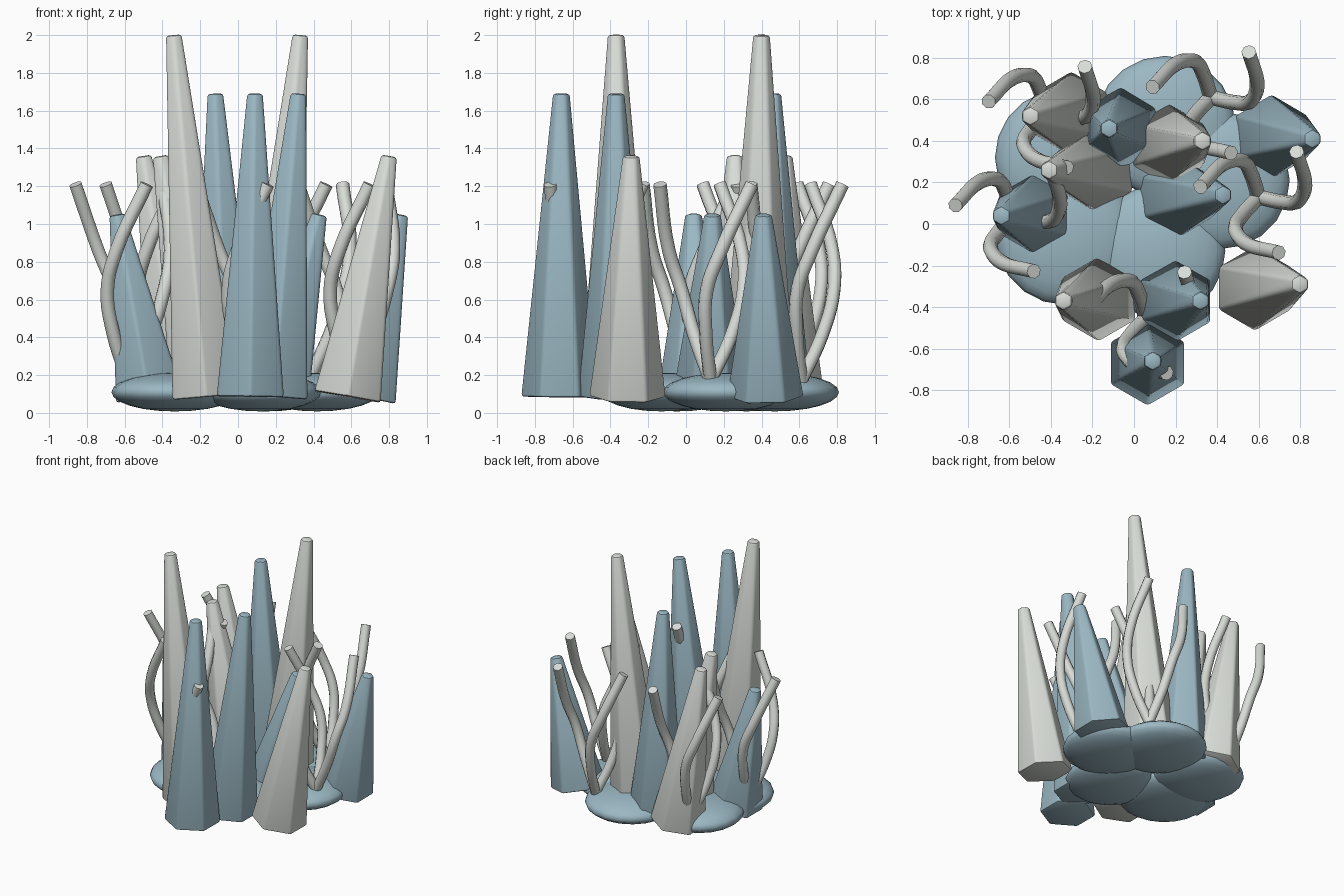
import bpy
import bmesh
from math import radians, cos, sin
from mathutils import Vector, Matrix

cube = bpy.data.objects.get("Cube")
if cube:
    bpy.data.objects.remove(cube, do_unlink=True)


def material(name, colour):
    mat = bpy.data.materials.new(name)
    mat.use_nodes = True
    mat.diffuse_color = (*colour, 1)
    mat.node_tree.nodes["Principled BSDF"].inputs["Base Color"].default_value = (*colour, 1)
    return mat


BLUE = material("dusty_blue", (0.33, 0.48, 0.55))
GREY = material("pale_grey", (0.69, 0.72, 0.68))


def add_object(name, mesh, mat=None):
    obj = bpy.data.objects.new(name, mesh)
    bpy.context.collection.objects.link(obj)
    if mat:
        mesh.materials.append(mat)
    return obj


def smooth(obj, angle):
    bpy.ops.object.select_all(action="DESELECT")
    obj.select_set(True)
    bpy.context.view_layer.objects.active = obj
    bpy.ops.object.shade_smooth_by_angle(angle=radians(angle))


# Tapered hexagonal spike leaning from its base centre to its tip
def spike(name, base, tip, mat):
    base, tip = Vector(base), Vector(tip)
    axis = tip - base
    turn = Vector((0, 0, 1)).rotation_difference(axis).to_matrix().to_4x4()
    bm = bmesh.new()
    bmesh.ops.create_cone(bm, cap_ends=True, segments=6, radius1=0.205,
                          radius2=0.047, depth=axis.length,
                          matrix=Matrix.Translation((base + tip) / 2) @ turn)
    bmesh.ops.bevel(bm, geom=bm.edges[:], offset=0.014, segments=2,
                    profile=0.5, affect="EDGES", clamp_overlap=True)
    mesh = bpy.data.meshes.new(name)
    bm.to_mesh(mesh)
    bm.free()
    smooth(add_object(name, mesh, mat), 35)


# Spikes: base x, base y, tip x, tip y, tip height
SPIKES = {
    GREY: [(-0.17, -0.36, -0.34, -0.37, 2.0), (0.16, 0.38, 0.33, 0.40, 2.0),
           (-0.30, 0.53, -0.50, 0.52, 1.36), (-0.18, 0.26, -0.41, 0.26, 1.36),
           (0.58, -0.31, 0.80, -0.29, 1.36)],
    BLUE: [(0.065, -0.67, 0.09, -0.66, 1.69), (0.19, -0.37, 0.32, -0.37, 1.69),
           (-0.06, 0.46, -0.12, 0.46, 1.69), (0.20, 0.13, 0.43, 0.14, 1.05),
           (0.66, 0.42, 0.86, 0.41, 1.05), (-0.47, 0.05, -0.64, 0.04, 1.05)],
}
for mat, rows in SPIKES.items():
    for i, (bx, by, tx, ty, top) in enumerate(rows, 1):
        spike(f"{mat.name}_spike_{i}", (bx, by, 0.085), (tx, ty, top), mat)

# Flattened, overlapping base stones
STONES = [(0.15, 0.47, 0.34), (-0.34, 0.32, 0.33), (-0.33, -0.05, 0.34),
          (0.42, 0.21, 0.33), (0.12, -0.13, 0.32)]
for i, (x, y, radius) in enumerate(STONES, 1):
    bm = bmesh.new()
    bmesh.ops.create_uvsphere(bm, u_segments=20, v_segments=12, radius=1)
    bmesh.ops.scale(bm, verts=bm.verts, vec=(radius, radius, 0.102))
    bmesh.ops.translate(bm, verts=bm.verts, vec=(x, y, 0.11))
    mesh = bpy.data.meshes.new(f"base_stone_{i}")
    bm.to_mesh(mesh)
    bm.free()
    smooth(add_object(f"base_stone_{i}", mesh, BLUE), 60)

# One swirling tube: radius, angle and height along its path
PATH = [(0, 0, 0.17), (0.12, -62, 0.42), (0.19, -56, 0.65),
        (0.23, -36, 0.86), (0.285, 0, 1.21)]
curve = bpy.data.curves.new("tendril_path", "CURVE")
curve.dimensions = "3D"
curve.bevel_depth = 0.036
curve.bevel_resolution = 2
curve.resolution_u = 5
curve.use_fill_caps = True
line = curve.splines.new("BEZIER")
line.bezier_points.add(len(PATH) - 1)
for point, (r, a, z) in zip(line.bezier_points, PATH):
    point.co = (r * cos(radians(a)), r * sin(radians(a)), z)
    point.handle_left_type = point.handle_right_type = "AUTO"
path = add_object("tendril_path", curve)
bpy.context.view_layer.update()
tube = bpy.data.meshes.new_from_object(path.evaluated_get(bpy.context.evaluated_depsgraph_get()))
bpy.data.objects.remove(path, do_unlink=True)
tube.materials.clear()
tube.materials.append(GREY)

# Tufts of three tubes
TUFTS = [(-0.42, 0.54), (0.37, 0.61), (0.60, 0.13), (-0.58, 0.04), (0.06, -0.45)]
for i, (x, y) in enumerate(TUFTS, 1):
    for k, angle in enumerate((170, 50, -70), 1):
        obj = add_object(f"tendril_{i}_{k}", tube)
        obj.location = (x, y, 0)
        obj.rotation_euler.z = radians(angle)
smooth(obj, 50)
